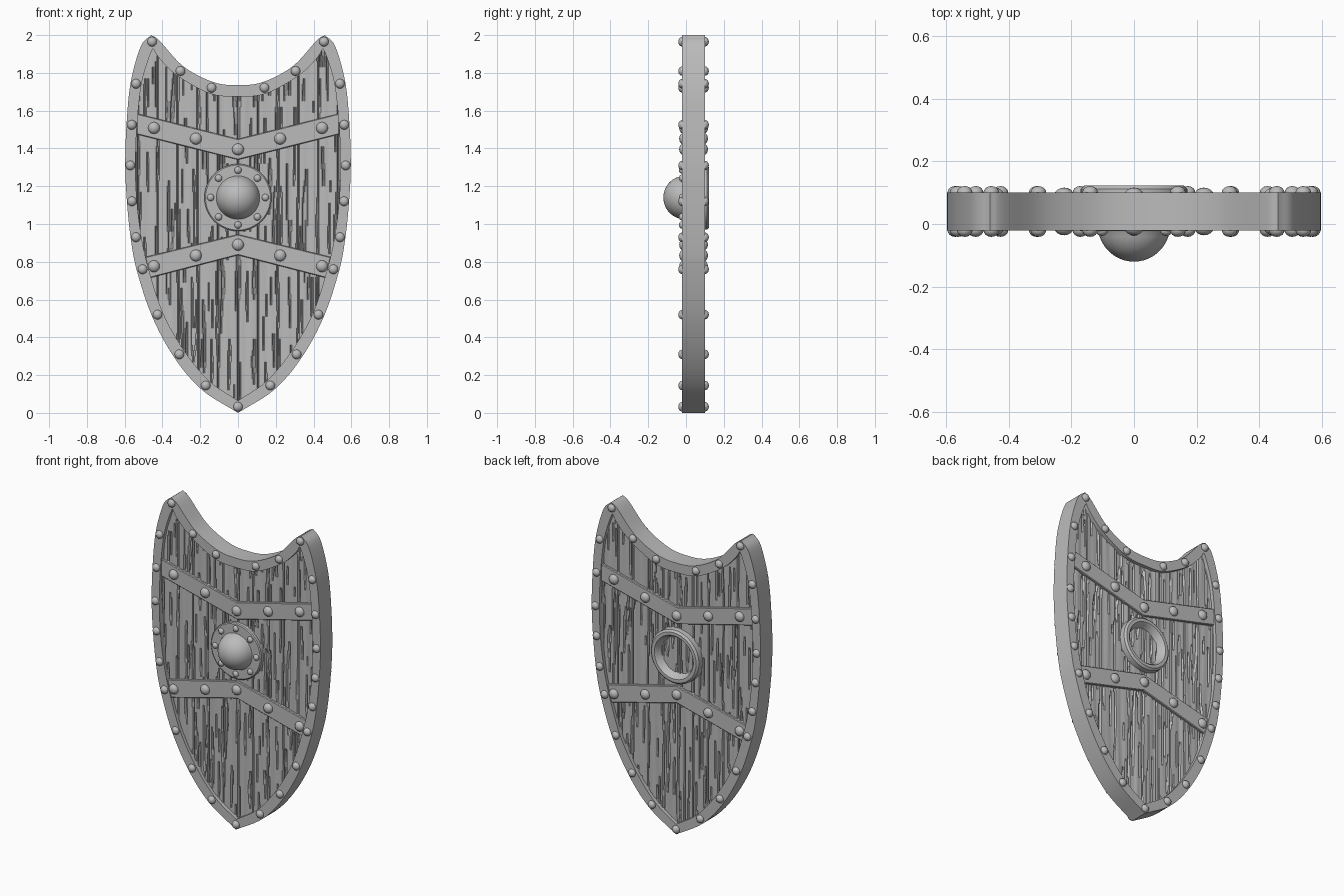
import bpy, bmesh, math
from mathutils import Vector, Matrix, noise

cube = bpy.data.objects.get("Cube")
if cube:
    bpy.data.objects.remove(cube)

grey = bpy.data.materials.new("plain_grey")
grey.use_nodes = True
COLOUR = (0.5, 0.5, 0.5, 1)
grey.diffuse_color = COLOUR
grey.node_tree.nodes["Principled BSDF"].inputs["Base Color"].default_value = COLOUR

FRONT, BACK = -0.02, 0.10          # rim faces
WOOD_FRONT, WOOD_BACK = 0.002, 0.078
BOSS_Z = 1.14

# Half outline as pairs of outer and inner rim points (x, z)
SIDE = [((0, 0), (0, .065)), ((.19, .121), (.152, .169)), ((.334, .288), (.287, .332)),
        ((.453, .506), (.399, .534)), ((.535, .751), (.475, .769)), ((.568, .924), (.512, .936)),
        ((.588, 1.12), (.535, 1.12)), ((.597, 1.31), (.543, 1.31)), ((.59, 1.53), (.535, 1.52)),
        ((.568, 1.75), (.512, 1.735)), ((.515, 1.94), (.475, 1.87)), ((.46, 2.0), (.45, 1.93))]
TOP = [((.46, 2.0), (.45, 1.93)), ((.415, 1.97), (.415, 1.875)), ((.29, 1.835), (.32, 1.784)),
       ((.133, 1.752), (.147, 1.69)), ((0, 1.735), (0, 1.675))]


def finish(bm, name, smooth=None):
    mesh = bpy.data.meshes.new(name)
    bm.to_mesh(mesh)
    bm.free()
    ob = bpy.data.objects.new(name, mesh)
    bpy.context.collection.objects.link(ob)
    mesh.materials.append(grey)
    if smooth:
        bpy.ops.object.select_all(action="DESELECT")
        ob.select_set(True)
        bpy.context.view_layer.objects.active = ob
        bpy.ops.object.shade_smooth_by_angle(angle=math.radians(smooth))
    return ob


def spline(points, steps=6):
    """Smooth curve through the points."""
    p = [Vector(q) for q in points]
    p = [2 * p[0] - p[1]] + p + [2 * p[-1] - p[-2]]
    out = []
    for a, b, c, d in zip(p, p[1:], p[2:], p[3:]):
        for i in range(steps):
            t = i / steps
            out.append(b + .5 * t * (c - a + t * (2 * a - 5 * b + 4 * c - d
                                                  + t * (3 * (b - c) + d - a))))
    return out + [p[-2]]


def half_outline(k):
    # The last point of the upper arc mirrors across x = 0
    side = spline([q[k] for q in SIDE])
    arc = [q[k] for q in TOP]
    mirror = (-arc[-2][0], arc[-2][1])
    return side + spline(arc + [mirror])[1:-6]


def mirrored(half):
    return half + [Vector((-p.x, p.y)) for p in half[-2:0:-1]]


def extrude(bm, faces, depth):
    geo = bmesh.ops.extrude_face_region(bm, geom=faces)["geom"]
    verts = [v for v in geo if isinstance(v, bmesh.types.BMVert)]
    bmesh.ops.translate(bm, verts=verts, vec=(0, depth, 0))
    bmesh.ops.recalc_face_normals(bm, faces=bm.faces)


def dome(bm, x, y, z, radius, depth):
    m = Matrix.Translation((x, y, z)) @ Matrix.Diagonal((radius, depth, radius, 1))
    bmesh.ops.create_uvsphere(bm, u_segments=16, v_segments=10, radius=1, matrix=m)


def lathe(name, profile, segments=48):
    bm = bmesh.new()
    verts = [bm.verts.new((r, y, BOSS_Z)) for r, y in profile]
    edges = [bm.edges.new(e) for e in zip(verts, verts[1:])]
    bmesh.ops.spin(bm, geom=verts + edges, cent=(0, 0, BOSS_Z), axis=(0, 1, 0),
                   angle=math.tau, steps=segments)
    bmesh.ops.remove_doubles(bm, verts=bm.verts, dist=1e-4)
    bmesh.ops.recalc_face_normals(bm, faces=bm.faces)
    # Open at the hidden end, so orient by the centre face
    mid = min(bm.faces, key=lambda f: math.hypot(f.calc_center_median().x,
                                                 f.calc_center_median().z - BOSS_Z))
    if mid.normal.y * profile[0][1] < 0:
        bmesh.ops.reverse_faces(bm, faces=bm.faces)
    return finish(bm, name, 35)


# Metal rim
outer, inner = mirrored(half_outline(0)), mirrored(half_outline(1))
bm = bmesh.new()
rings = [[bm.verts.new((p.x, FRONT, p.y)) for p in ring] for ring in (outer, inner)]
n = len(outer)
faces = [bm.faces.new((rings[0][i], rings[0][(i + 1) % n],
                       rings[1][(i + 1) % n], rings[1][i])) for i in range(n)]
extrude(bm, faces, BACK - FRONT)
finish(bm, "rim", 30)

# Wooden boards with gaps and carved grain on both faces
limit = [(a + b) / 2 for a, b in zip(half_outline(0), half_outline(1))]


def inside(x, z):
    hit = False
    for a, b in zip(limit, limit[1:] + limit[:1]):
        if (a.y > z) != (b.y > z) and x < a.x + (z - a.y) * (b.x - a.x) / (b.y - a.y):
            hit = not hit
    return hit


def carve(x, z, seed):
    wave = .006 * noise.noise((x * 4, z * 3, seed))
    gap = abs((x + wave + .053) % .106 - .053) < .0028
    grain = noise.noise((x * 75, z * 3.5, seed + 5)) < -.33
    soft = .004 * noise.noise((x * 30, z * 1.5, seed + 9))
    return soft + (.016 if gap else .012 if grain else 0)


DX, DZ, COLS, ROWS = .005, .03, 118, 66
for name, y, sign in (("front_boards", WOOD_FRONT, 1), ("back_boards", WOOD_BACK, -1)):
    bm = bmesh.new()
    grid = {}

    def corner(i, j):
        if (i, j) not in grid:
            x, z = i * DX, j * DZ
            grid[i, j] = bm.verts.new((x, y + sign * carve(x, z, sign * 3.3), z))
        return grid[i, j]

    for i in range(-COLS, COLS):
        for j in range(ROWS):
            if inside(abs((i + .5) * DX), (j + .5) * DZ):
                quad = [corner(i, j), corner(i + 1, j), corner(i + 1, j + 1), corner(i, j + 1)]
                bm.faces.new(quad[::sign])
    finish(bm, name)

# Bent straps on both faces: (name, centre heights, end x and heights)
STRAPS = [("upper_strap", (1.34, 1.45), (.537, 1.475), (.537, 1.585)),
          ("lower_strap", (.835, .945), (.465, .715), (.492, .825))]
for name, (low, high), end_low, end_high in STRAPS:
    for face, y, depth in (("front", -.012, .03), ("back", .092, -.03)):
        bm = bmesh.new()
        shape = [(0, low), end_low, end_high, (0, high)]
        quads = []
        mid = [bm.verts.new((0, y, h)) for h in (low, high)]
        for s in (1, -1):
            ends = [bm.verts.new((s * x, y, z)) for x, z in (end_low, end_high)]
            quads.append(bm.faces.new((mid[0], ends[0], ends[1], mid[1])[::s]))
        extrude(bm, quads, depth)
        strap = finish(bm, face + "_" + name)
        bevel = strap.modifiers.new("soft_edge", "BEVEL")
        bevel.width, bevel.segments = .004, 1

# Rivets on the rim, straps and boss flange
bm = bmesh.new()
for k, (a, b) in enumerate(SIDE + TOP[2:-1]):
    if k == len(SIDE) - 2:
        continue
    x, z = (a[0] + b[0]) / 2, (a[1] + b[1]) / 2
    for s in ((1, -1) if x else (1,)):
        for y in (FRONT, BACK):
            dome(bm, s * x, y, z, .025, .021)
finish(bm, "rim_rivets", 60)

bm = bmesh.new()
for base, slope in ((1.395, .255), (.89, -.255)):
    for x in (-.445, -.223, 0, .223, .445):
        for y in (-.012, .092):
            dome(bm, x, y, base + slope * abs(x), .031, .024)
finish(bm, "strap_rivets", 60)

bm = bmesh.new()
for k in range(8):
    a = k * math.tau / 8
    dome(bm, .145 * math.cos(a), -.022, BOSS_Z + .145 * math.sin(a), .019, .016)
finish(bm, "boss_rivets", 60)

# Round boss at the front, hollow ring at the back
ARC = [math.radians(a) for a in range(0, 81, 8)]
lathe("front_boss", [(.115 * math.sin(a), -.005 - .115 * math.cos(a)) for a in ARC]
      + [(.115, -.022), (.172, -.022), (.178, -.017), (.178, .03)])
lathe("back_ring", [(0, .05), (.108, .05), (.128, .112), (.138, .123), (.158, .123),
                    (.17, .112), (.172, .06)])
